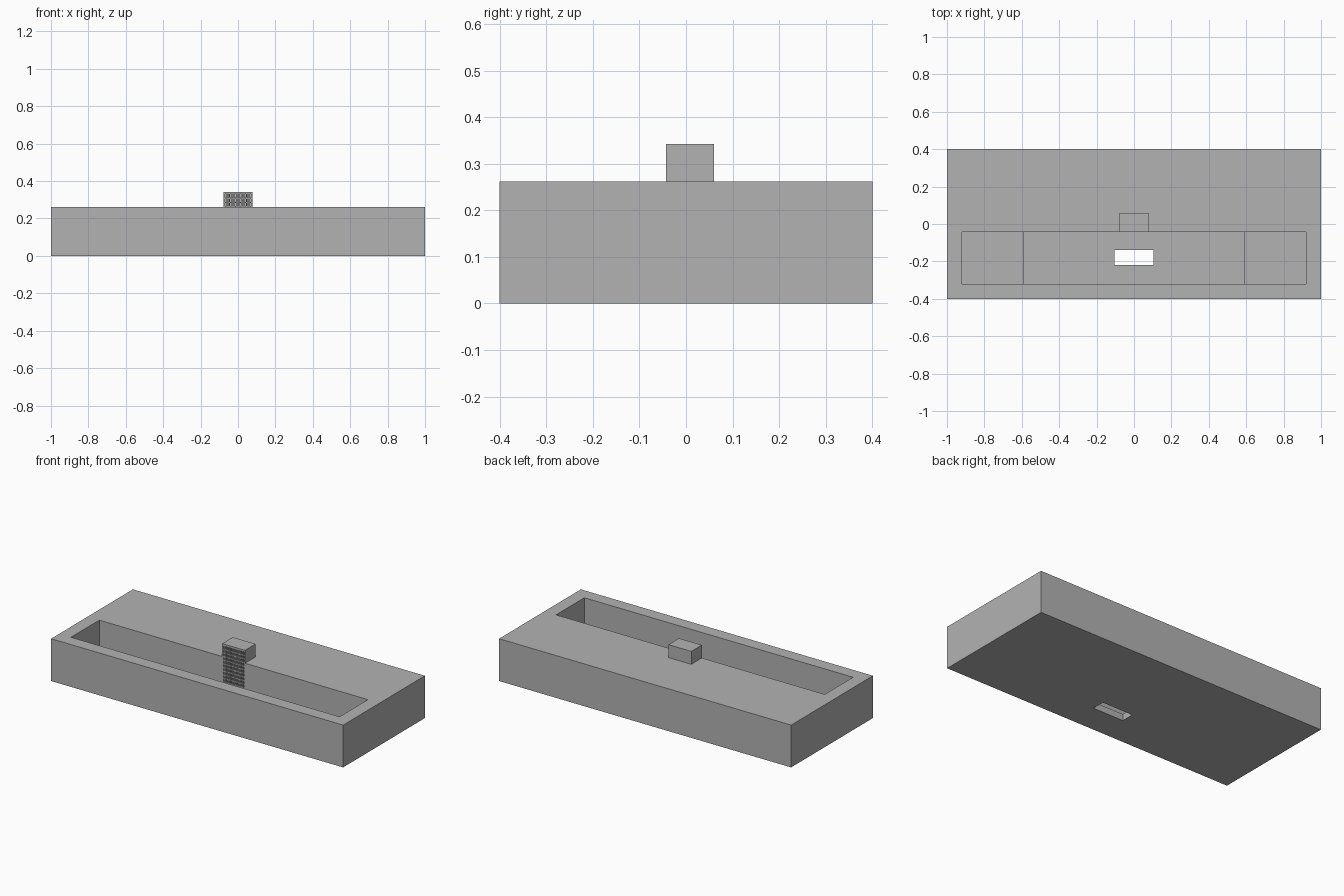
import bpy, bmesh
from mathutils import Vector

cube = bpy.data.objects.get("Cube")
if cube:
    bpy.data.objects.remove(cube, do_unlink=True)

grey = bpy.data.materials.new("plain grey")
grey.use_nodes = True
grey.diffuse_color = (0.45, 0.45, 0.45, 1)
grey.node_tree.nodes["Principled BSDF"].inputs["Base Color"].default_value = grey.diffuse_color


def add_object(name, bm, hidden=False):
    mesh = bpy.data.meshes.new(name)
    bmesh.ops.recalc_face_normals(bm, faces=bm.faces)
    bm.to_mesh(mesh)
    bm.free()
    mesh.materials.append(grey)
    ob = bpy.data.objects.new(name, mesh)
    bpy.context.collection.objects.link(ob)
    if hidden:
        ob.hide_render = True
        ob.hide_viewport = True
        ob.display_type = 'WIRE'
    return ob


def box(name, low, high, hidden=False):
    bm = bmesh.new()
    bmesh.ops.create_cube(bm, size=1)
    low, high = Vector(low), Vector(high)
    for v in bm.verts:
        v.co = (low + high) / 2 + v.co * (high - low)
    return add_object(name, bm, hidden)


def extrude_y(name, profile, y0, y1, hidden=False):
    bm = bmesh.new()
    face = bm.faces.new([bm.verts.new((x, y0, z)) for x, z in profile])
    moved = bmesh.ops.extrude_face_region(bm, geom=[face])["geom"]
    bmesh.ops.translate(bm, vec=(0, y1 - y0, 0),
                        verts=[g for g in moved if isinstance(g, bmesh.types.BMVert)])
    return add_object(name, bm, hidden)


def cut(target, cutter):
    mod = target.modifiers.new(cutter.name, 'BOOLEAN')
    mod.operation = 'DIFFERENCE'
    mod.solver = 'EXACT'
    mod.object = cutter


def repeat(ob, count, offset):
    mod = ob.modifiers.new("repeat", 'ARRAY')
    mod.count = count
    mod.use_relative_offset = False
    mod.use_constant_offset = True
    mod.constant_offset_displace = offset


TOP, FLOOR, SHELF, BACK = 0.262, 0.04, 0.08, -0.043
GRILLE_TOP, GRILLE_HALF = 0.33, 0.07

# Main slab and the raised block behind the trough
basin_block = box("basin_block", (-1, -0.4, 0), (1, 0.4, TOP))
spout_block = box("spout_block", (-0.078, BACK, TOP), (0.078, 0.06, 0.342))

# Trough with raised end shelves, and the drain through its floor
half = [(0.59, FLOOR), (0.59, SHELF), (0.92, SHELF), (0.92, 0.4)]
profile = half + [(-x, z) for x, z in reversed(half)]
trough_cutter = extrude_y("trough_cutter", profile, -0.32, BACK, hidden=True)
drain_cutter = box("drain_cutter", (-0.105, -0.22, -0.1), (0.105, -0.14, 0.1), hidden=True)
cut(basin_block, trough_cutter)
cut(basin_block, drain_cutter)

# Shallow recess for the grille, running from the spout down the back wall
recess_cutter = box("recess_cutter", (-GRILLE_HALF, BACK - 0.01, FLOOR + 0.01),
                    (GRILLE_HALF, BACK + 0.01, GRILLE_TOP), hidden=True)
cut(basin_block, recess_cutter)
cut(spout_block, recess_cutter)

# Grille rails and bars filling the recess
rail = box("grille_rails", (-GRILLE_HALF, BACK, FLOOR + 0.017),
           (GRILLE_HALF, BACK + 0.01, FLOOR + 0.024))
repeat(rail, 12, (0, 0, 0.0225))
bar = box("grille_bars", (-0.065, BACK + 0.001, FLOOR + 0.01),
          (-0.061, BACK + 0.01, GRILLE_TOP))
repeat(bar, 15, (0.009, 0, 0))
